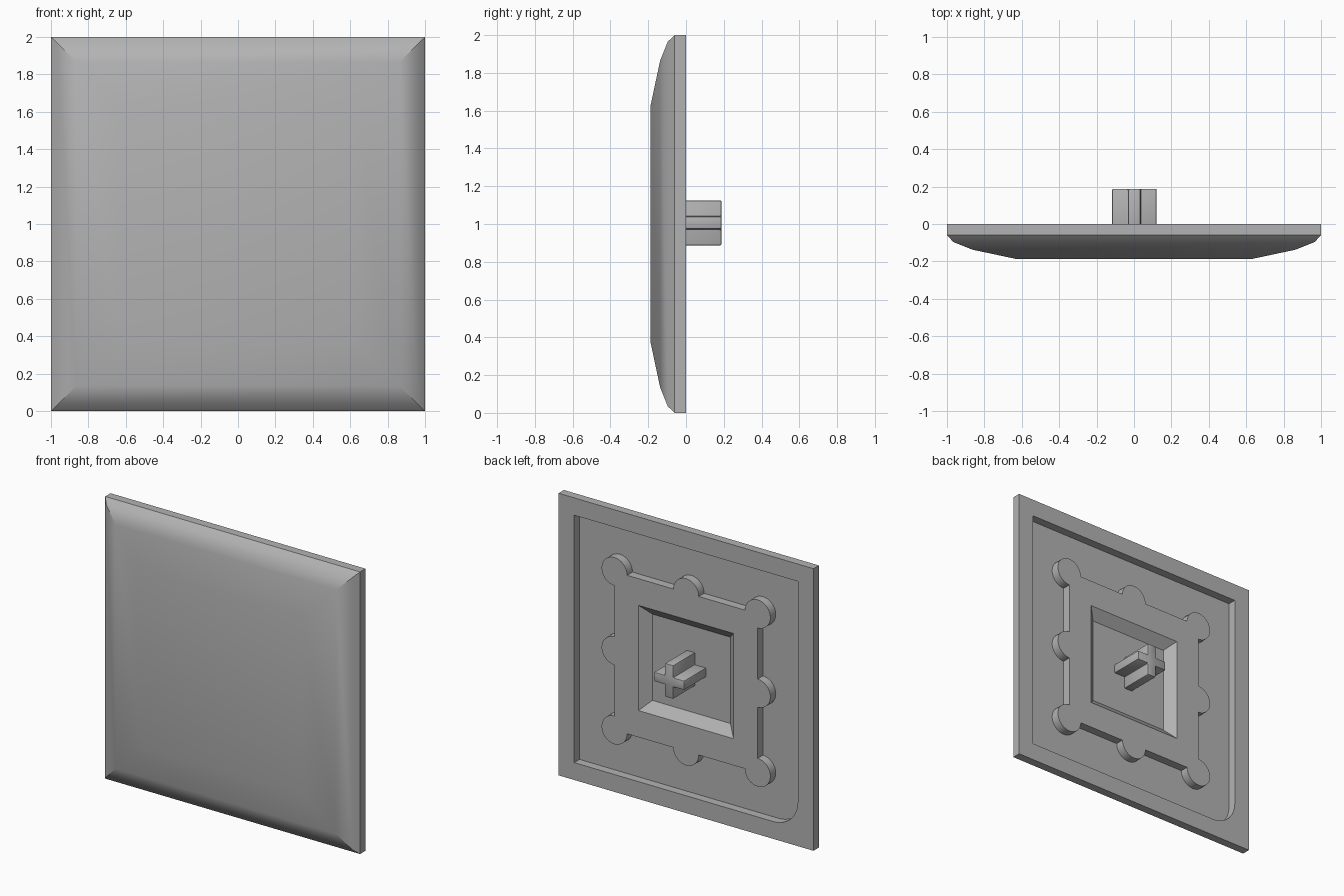
import bpy, bmesh, math

cube = bpy.data.objects.get("Cube")
if cube:
    bpy.data.objects.remove(cube, do_unlink=True)

CENTRE_Z = 1.0
FLOOR = -0.06          # depth of the recessed back surface

grey = bpy.data.materials.new("plain grey")
grey.use_nodes = True
colour = (0.45, 0.45, 0.45, 1)
grey.diffuse_color = colour
grey.node_tree.nodes["Principled BSDF"].inputs["Base Color"].default_value = colour


def loft(name, rings):
    """Closed solid through (outline, depth) rings; outlines lie in x and z."""
    bm = bmesh.new()
    loops = [[bm.verts.new((x, y, z + CENTRE_Z)) for x, z in outline]
             for outline, y in rings]
    for a, b in zip(loops, loops[1:]):
        for i in range(len(a)):
            j = (i + 1) % len(a)
            bm.faces.new((a[i], a[j], b[j], b[i]))
    bm.faces.new(loops[0])
    bm.faces.new(loops[-1])
    bmesh.ops.recalc_face_normals(bm, faces=bm.faces[:])
    mesh = bpy.data.meshes.new(name)
    bm.to_mesh(mesh)
    bm.free()
    mesh.materials.append(grey)
    obj = bpy.data.objects.new(name, mesh)
    bpy.context.collection.objects.link(obj)
    return obj


def activate(obj):
    bpy.ops.object.select_all(action='DESELECT')
    obj.select_set(True)
    bpy.context.view_layer.objects.active = obj


def carve(target, cutter):
    mod = target.modifiers.new("carve", 'BOOLEAN')
    mod.operation = 'DIFFERENCE'
    mod.solver = 'EXACT'
    mod.object = cutter
    activate(target)
    bpy.ops.object.modifier_apply(modifier=mod.name)
    bpy.data.objects.remove(cutter, do_unlink=True)


def square(h):
    return [(-h, -h), (h, -h), (h, h), (-h, h)]


def arc(cx, cz, r, start, end, steps):
    angles = [math.radians(start + (end - start) * i / steps) for i in range(steps + 1)]
    return [(cx + r * math.cos(a), cz + r * math.sin(a)) for a in angles]


def four_sides(points):
    """Repeat the outline of one side around the square."""
    outline = []
    for _ in range(4):
        outline += points
        points = [(-z, x) for x, z in points]
    return outline


# Pillowed plate with a shallow recess in the back, one corner rounded
plate = loft("plate", [(square(1), 0), (square(1), -0.06), (square(0.965), -0.097),
                       (square(0.865), -0.137), (square(0.63), -0.187)])
R, H = 0.19, 0.877
recess = arc(R - H, R - H, R, 180, 270, 12) + square(H)[1:]
carve(plate, loft("recess_cutter", [(recess, FLOOR), (recess, 0.1)]))

# Raised square boss with round lobes at corners and mid-sides
B, L = 0.562, 0.1
lobes = four_sides(arc(B, 0, L, -90, 90, 16) + arc(B, B, L, -90, 180, 24))
boss = loft("boss", [(lobes, FLOOR), (lobes, 0)])

# Square well with sloping walls through the boss
slope = (0.373 - 0.306) / -FLOOR
well = [(square(0.373 + slope * y), y) for y in (FLOOR - 0.02, 0.02)]
carve(boss, loft("well_cutter", well))

# Cross-shaped stem standing in the well
A, T = 0.119, 0.033
cross = [(x + 0.002, z + 0.006) for x, z in four_sides([(A, -T), (A, T), (T, T)])]
stem = loft("cross_stem", [(cross, FLOOR), (cross, 0.188)])
bevel = stem.modifiers.new("soft edges", 'BEVEL')
bevel.width = 0.007
bevel.segments = 2
activate(stem)
bpy.ops.object.modifier_apply(modifier=bevel.name)

for part in (plate, boss, stem):
    activate(part)
    bpy.ops.object.shade_smooth_by_angle(angle=math.radians(30))
